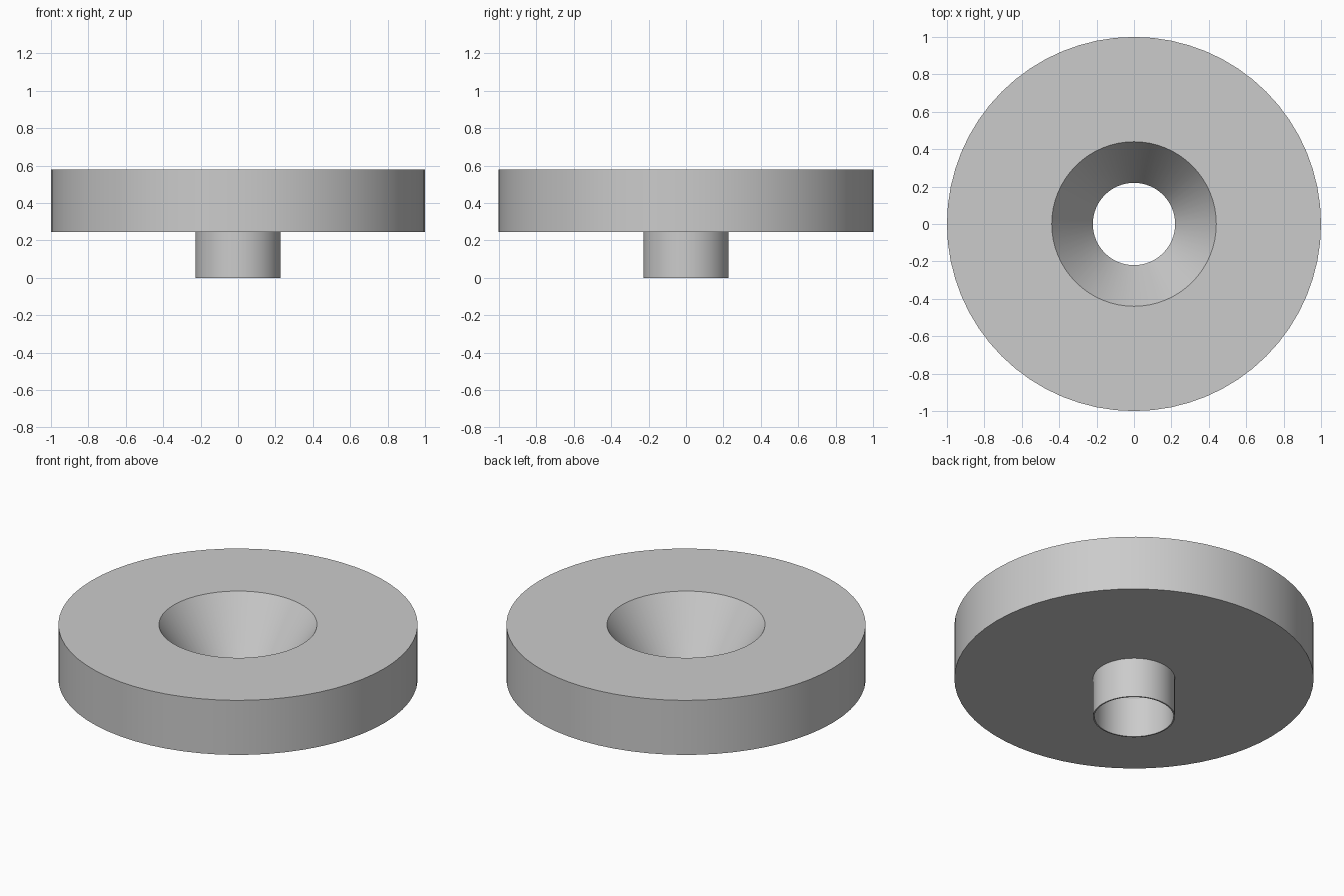
import bpy
import bmesh
from math import tau, radians

cube = bpy.data.objects.get("Cube")
if cube:
    bpy.data.objects.remove(cube, do_unlink=True)

SEGMENTS = 64
OUTER = 1.0          # disc radius
TOP = 0.58           # disc top
BASE = 0.245         # disc underside
MOUTH = 0.44         # funnel mouth radius
BORE = 0.22          # hole radius
STEM = 0.228         # stem radius

grey = bpy.data.materials.new("light_grey")
grey.use_nodes = True
colour = (0.6, 0.6, 0.6, 1)
grey.diffuse_color = colour
grey.node_tree.nodes["Principled BSDF"].inputs["Base Color"].default_value = colour


def lathe(name, profile):
    """Spin a closed (radius, height) profile around z."""
    bm = bmesh.new()
    points = [bm.verts.new((r, 0, z)) for r, z in profile]
    edges = [bm.edges.new((points[i - 1], points[i])) for i in range(len(points))]
    bmesh.ops.spin(bm, geom=points + edges, cent=(0, 0, 0), axis=(0, 0, 1),
                   angle=tau, steps=SEGMENTS, use_duplicate=False)
    bmesh.ops.remove_doubles(bm, verts=bm.verts, dist=0.0001)
    bmesh.ops.recalc_face_normals(bm, faces=bm.faces)
    mesh = bpy.data.meshes.new(name)
    bm.to_mesh(mesh)
    bm.free()
    mesh.materials.append(grey)
    obj = bpy.data.objects.new(name, mesh)
    bpy.context.collection.objects.link(obj)
    bpy.ops.object.select_all(action="DESELECT")
    obj.select_set(True)
    bpy.context.view_layer.objects.active = obj
    bpy.ops.object.shade_smooth_by_angle(angle=radians(25))
    return obj


# Thick disc with a funnel, and the thin-walled stem below, as one solid
lathe("funnel_disc", [
    (MOUTH, TOP), (OUTER, TOP), (OUTER, BASE), (STEM, BASE),
    (STEM, 0), (BORE, 0), (BORE, BASE),
])
